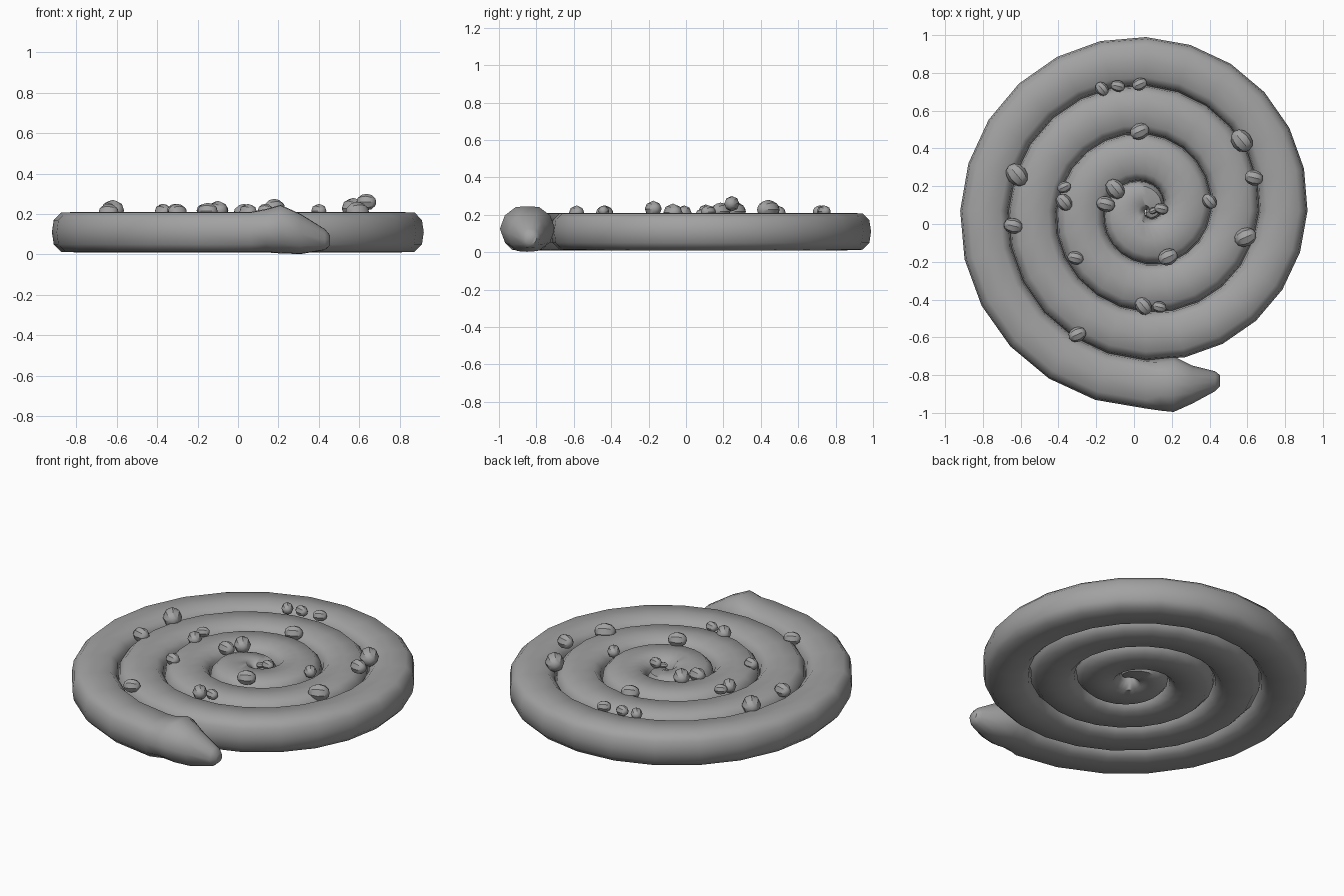
import bpy
import bmesh
import math
from mathutils import Vector, Matrix

default_cube = bpy.data.objects.get("Cube")
if default_cube:
    bpy.data.objects.remove(default_cube, do_unlink=True)

# One plain grey for everything
grey = bpy.data.materials.new("stone_grey")
grey.use_nodes = True
colour = (0.36, 0.36, 0.36, 1)
grey.diffuse_color = colour
grey.node_tree.nodes["Principled BSDF"].inputs["Base Color"].default_value = colour


def add_object(name, bm, angle):
    bmesh.ops.recalc_face_normals(bm, faces=bm.faces)
    mesh = bpy.data.meshes.new(name)
    bm.to_mesh(mesh)
    bm.free()
    mesh.materials.append(grey)
    obj = bpy.data.objects.new(name, mesh)
    bpy.context.collection.objects.link(obj)
    bpy.ops.object.select_all(action="DESELECT")
    obj.select_set(True)
    bpy.context.view_layer.objects.active = obj
    bpy.ops.object.shade_smooth_by_angle(angle=math.radians(angle))
    return obj


def full_profile(quarter):
    """Mirror a quarter outline (side to top) into a closed ring."""
    half = quarter + [(-u, v) for u, v in reversed(quarter[:-1])]
    return half + [(u, -v) for u, v in reversed(half[1:-1])]


BODY = full_profile([(1, 0), (0.93, 0.6), (0.65, 0.97), (0, 1)])
HEAD = full_profile([(1, 0), (0.82, 0.6), (0.42, 0.97), (0, 1)])


def add_ring(bm, centre, outward, half_width, half_height, profile):
    up = Vector((0, 0, half_height))
    return [bm.verts.new(centre + outward * half_width * u + up * v)
            for u, v in profile]


# Coiled body with head and tail, lofted from rings along a spiral
COIL_CENTRE = Vector((0.063, 0.07, 0.11))
OUTER_RADIUS = 1.047
PITCH = 0.255
STEPS_PER_TURN = 24
TURNS = 4

bm = bmesh.new()
rings = []

# Head rings: x, outer y, inner y, bottom z, top z
head_rings = [
    (0.455, -0.86, -0.80, 0.045, 0.095),
    (0.43, -0.885, -0.78, 0.022, 0.125),
    (0.31, -0.95, -0.75, 0.002, 0.2),
    (0.21, -0.995, -0.70, 0.005, 0.245),
    (0.14, -0.988, -0.708, 0.01, 0.225),
]
for x, outer, inner, low, high in head_rings:
    centre = Vector((x, (outer + inner) / 2, (low + high) / 2))
    rings.append(add_ring(bm, centre, Vector((0, -1, 0)),
                          (inner - outer) / 2, (high - low) / 2, HEAD))

# Body rings wind inward and thin out into the tail
for i in range(TURNS * STEPS_PER_TURN + 1):
    turn = i / STEPS_PER_TURN
    angle = -math.pi / 2 - math.tau * turn
    outward = Vector((math.cos(angle), math.sin(angle), 0))
    edge = OUTER_RADIUS - PITCH * turn
    width = min(0.129, edge * 0.49)
    height = 0.1 * (width / 0.129) ** 0.5
    rings.append(add_ring(bm, COIL_CENTRE + outward * (edge - width),
                          outward, width, height, BODY))

for a, b in zip(rings, rings[1:]):
    for k in range(len(a)):
        n = (k + 1) % len(a)
        bm.faces.new((a[k], a[n], b[n], b[k]))
bm.faces.new(rings[0])
bm.faces.new(rings[-1])
add_object("coiled_body", bm, 50)

# Pebbles resting in the groove: x, y, half length, top height
pebbles = [
    (-0.17, 0.715, 0.04, 0.25), (-0.085, 0.73, 0.038, 0.25),
    (0.03, 0.74, 0.04, 0.25), (0.57, 0.44, 0.065, 0.28),
    (0.635, 0.245, 0.05, 0.3), (0.59, -0.07, 0.06, 0.26),
    (-0.62, 0.26, 0.065, 0.27), (-0.64, -0.01, 0.05, 0.25),
    (-0.37, 0.195, 0.037, 0.25), (-0.37, 0.115, 0.048, 0.25),
    (-0.31, -0.18, 0.043, 0.25), (-0.3, -0.585, 0.048, 0.25),
    (0.05, -0.435, 0.05, 0.25), (0.135, -0.44, 0.037, 0.25),
    (0.18, -0.175, 0.053, 0.275), (-0.1, 0.185, 0.057, 0.265),
    (-0.15, 0.105, 0.05, 0.255), (0.03, 0.49, 0.052, 0.25),
    (0.4, 0.12, 0.043, 0.25), (0.145, 0.08, 0.037, 0.23),
    (0.1, 0.07, 0.022, 0.21),
]
for i, (x, y, size, top) in enumerate(pebbles):
    bm = bmesh.new()
    bmesh.ops.create_uvsphere(bm, u_segments=8, v_segments=6, radius=size)
    squash = Matrix.Diagonal((0.82, 0.82, 1, 1))
    lay_down = Matrix.Rotation(math.pi / 2, 4, "Y")
    spin = Matrix.Rotation(math.radians(-50 + 37 * (i % 3)), 4, "Z")
    place = Matrix.Translation((x, y, top - size * 0.82))
    bm.transform(place @ spin @ lay_down @ squash)
    add_object(f"pebble_{i + 1}", bm, 35)
